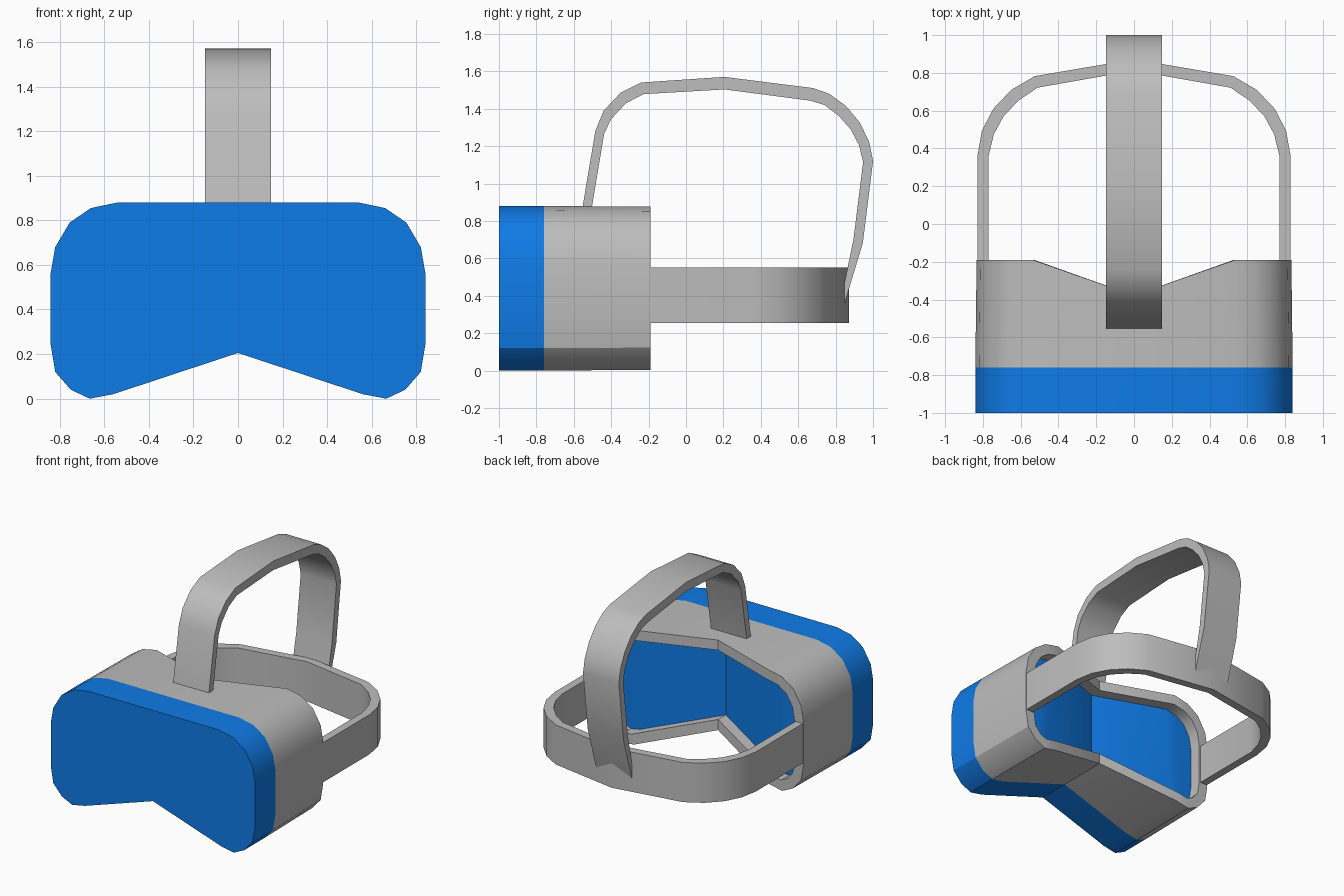
import bpy, bmesh
from mathutils import Vector

if "Cube" in bpy.data.objects:
    bpy.data.objects.remove(bpy.data.objects["Cube"])


def material(name, rgb):
    m = bpy.data.materials.new(name)
    m.diffuse_color = (*rgb, 1)
    m.use_nodes = True
    m.node_tree.nodes["Principled BSDF"].inputs["Base Color"].default_value = m.diffuse_color
    return m


BLUE = material("bright blue", (0.0048, 0.20, 0.80))
GREY = material("mid grey", (0.51, 0.51, 0.51))


def finish(name, bm, mats):
    bmesh.ops.recalc_face_normals(bm, faces=bm.faces)
    me = bpy.data.meshes.new(name)
    bm.to_mesh(me)
    bm.free()
    ob = bpy.data.objects.new(name, me)
    bpy.context.collection.objects.link(ob)
    for m in mats:
        me.materials.append(m)
    bpy.ops.object.select_all(action='DESELECT')
    ob.select_set(True)
    bpy.context.view_layer.objects.active = ob
    bpy.ops.object.shade_smooth_by_angle(angle=0.55)
    return ob


def offset_loop(pts, d):
    """Mitred inward offset of a closed clockwise loop."""
    out = []
    for i, p in enumerate(pts):
        a = (p - pts[i - 1]).normalized()
        b = (pts[(i + 1) % len(pts)] - p).normalized()
        na, nb = Vector((a.y, -a.x)), Vector((b.y, -b.x))
        out.append(p + (na + nb) * d / (1 + na.dot(nb)))
    return out


# Visor: front outline lofted back, notched rear rim and recessed blue panel
half = [(0, .88), (.54, .88), (.66, .855), (.755, .79), (.82, .68), (.84, .565),
        (.84, .24), (.82, .12), (.75, .04), (.665, 0), (.56, .02), (0, .205)]
outline = [Vector(p) for p in half + [(-x, z) for x, z in half[-2:0:-1]]]
n = len(outline)


def rear_y(x):
    return min(-.19, -.378 + .356 * abs(x))


rear = [Vector((p.x * .992, .44 + (p.y - .44) * .992)) for p in outline]
inner = offset_loop(rear, .075)

bm = bmesh.new()
rings = [[bm.verts.new((p.x, -1, p.y)) for p in outline],
         [bm.verts.new((p.x, -.76, p.y)) for p in outline],
         [bm.verts.new((p.x, rear_y(p.x), p.y)) for p in rear],
         [bm.verts.new((p.x, rear_y(p.x), p.y)) for p in inner],
         [bm.verts.new((p.x, rear_y(p.x) - .09, p.y)) for p in inner]]
bm.faces.new(rings[0])
for k in range(4):
    for i in range(n):
        j = (i + 1) % n
        f = bm.faces.new((rings[k][i], rings[k][j], rings[k + 1][j], rings[k + 1][i]))
        f.material_index = 0 if k == 0 else 1
back = rings[4]
for i in range(5):
    for s in (1, -1):   # panel strips joining the top edge to the bottom edge
        bm.faces.new((back[s * i], back[s * (i + 1)],
                      back[(s * (10 - i)) % n], back[(s * (11 - i)) % n]))
finish("visor", bm, [BLUE, GREY])


def band(name, outer, inside, place, lo, hi):
    """Flat strap between an outer and an inside path, from lo to hi in width."""
    bm = bmesh.new()
    rows = [[bm.verts.new(place(p, w)) for p, w in ((o, lo), (o, hi), (i, hi), (i, lo))]
            for o, i in zip(outer, inside)]
    for a, b in zip(rows, rows[1:]):
        for k in range(4):
            m = (k + 1) % 4
            bm.faces.new((a[k], a[m], b[m], b[k]))
    bm.faces.new(rows[0])
    bm.faces.new(rows[-1])
    return finish(name, bm, [GREY])


def mirrored(h):
    return h + [(-x, y) for x, y in h[-2::-1]]


# Strap around the head
band("head_strap",
     mirrored([(.829, -.26), (.829, .36), (.805, .495), (.745, .61), (.65, .71), (.525, .783), (0, .872)]),
     mirrored([(.77, -.26), (.77, .36), (.742, .475), (.69, .57), (.61, .655), (.51, .722), (0, .812)]),
     lambda p, w: (p[0], p[1], w), .255, .55)

# Strap over the head
band("top_strap",
     [(-.562, .82), (-.485, 1.28), (-.44, 1.39), (-.35, 1.485), (-.24, 1.54), (.205, 1.57),
      (.68, 1.51), (.765, 1.48), (.855, 1.415), (.93, 1.325), (.98, 1.22), (1.0, 1.12),
      (.945, .68), (.845, .35)],
     [(-.512, .82), (-.438, 1.265), (-.40, 1.345), (-.32, 1.43), (-.225, 1.478), (.205, 1.503),
      (.665, 1.443), (.74, 1.42), (.815, 1.363), (.88, 1.29), (.925, 1.205), (.947, 1.115),
      (.895, .70), (.825, .36)],
     lambda p, w: (w, p[0], p[1]), -.147, .147)
